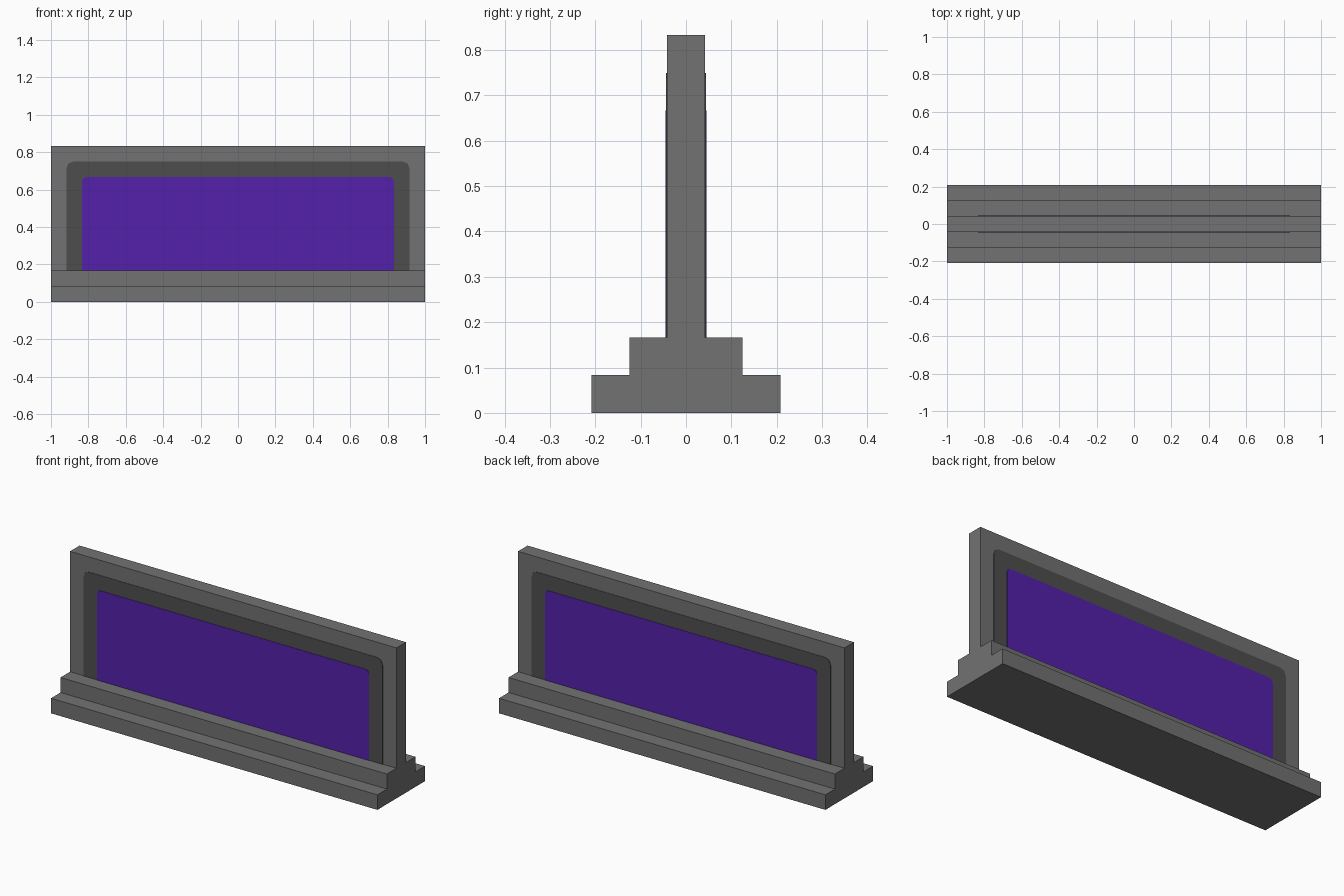
import bpy
import bmesh
from mathutils import Vector

cube = bpy.data.objects.get("Cube")
if cube:
    bpy.data.objects.remove(cube, do_unlink=True)

UNIT = 1 / 12            # the whole design sits on this module
PLATE = 0.002            # thickness of the painted layers


def material(name, rgb):
    mat = bpy.data.materials.new(name)
    mat.use_nodes = True
    mat.diffuse_color = (*rgb, 1)
    mat.node_tree.nodes["Principled BSDF"].inputs["Base Color"].default_value = (*rgb, 1)
    return mat


stone = material("grey stone", (0.168, 0.168, 0.168))
border = material("dark grey", (0.076, 0.076, 0.076))
purple = material("purple", (0.091, 0.0144, 0.402))


def extrude_outline(name, outline, depth, mat):
    """Make a closed solid by pushing a flat outline along a depth vector."""
    bm = bmesh.new()
    face = bm.faces.new([bm.verts.new(p) for p in outline])
    pushed = bmesh.ops.extrude_face_region(bm, geom=[face])["geom"]
    verts = [v for v in pushed if isinstance(v, bmesh.types.BMVert)]
    bmesh.ops.translate(bm, verts=verts, vec=Vector(depth))
    bmesh.ops.recalc_face_normals(bm, faces=bm.faces)
    mesh = bpy.data.meshes.new(name)
    bm.to_mesh(mesh)
    bm.free()
    mesh.materials.append(mat)
    obj = bpy.data.objects.new(name, mesh)
    bpy.context.collection.objects.link(obj)
    return obj


# Stepped base and upright wall as one extruded section
half = [(2.5, 0), (2.5, 1), (1.5, 1), (1.5, 2), (0.5, 2), (0.5, 10)]
section = half + [(-y, z) for y, z in reversed(half)]
extrude_outline("stepped_wall", [(-1, y * UNIT, z * UNIT) for y, z in section],
                (2, 0, 0), stone)


def panel(name, side, half_width, top, corner, layer, mat):
    """Plate on one wall face, with its two upper corners rounded off."""
    bottom = 2 * UNIT
    cut = corner * 0.29
    right = [(half_width, bottom), (half_width, top - corner),
             (half_width - cut, top - cut), (half_width - corner, top)]
    points = right + [(-x, z) for x, z in reversed(right)]
    y = side * UNIT / 2
    extrude_outline(name, [(x, y, z) for x, z in points],
                    (0, side * PLATE * layer, 0), mat)


# Painted border and purple field on both faces of the wall
for label, side in (("front", -1), ("back", 1)):
    panel(label + "_border", side, 11 * UNIT, 9 * UNIT, 0.035, 1, border)
    panel(label + "_field", side, 10 * UNIT, 8 * UNIT, 0.02, 2, purple)
